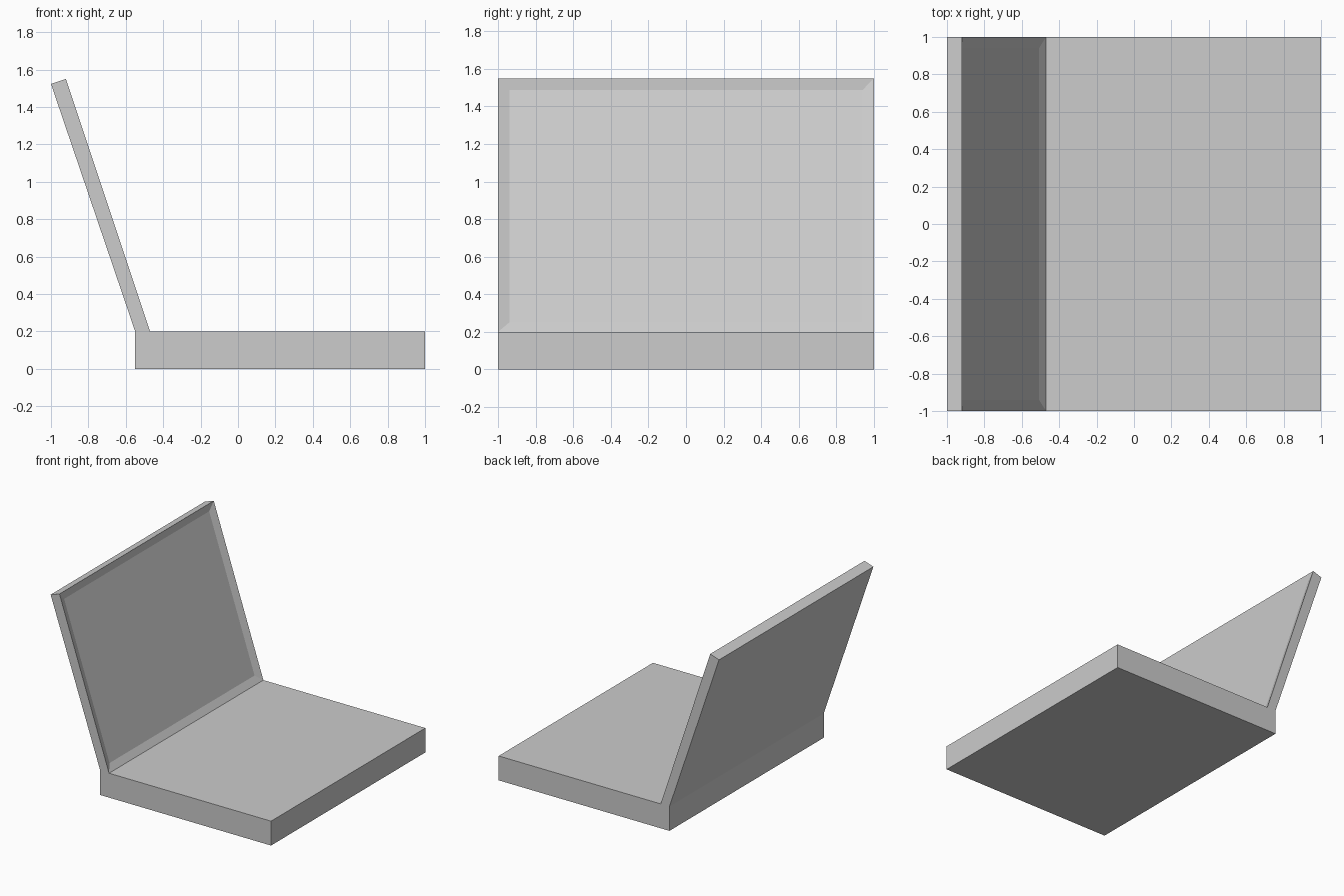
import bpy, bmesh

cube = bpy.data.objects.get("Cube")
if cube:
    bpy.data.objects.remove(cube, do_unlink=True)

GREY = (0.604, 0.604, 0.604, 1.0)
grey = bpy.data.materials.new("light_grey")
grey.use_nodes = True
grey.diffuse_color = GREY
grey.node_tree.nodes["Principled BSDF"].inputs["Base Color"].default_value = GREY


def extruded_part(name, profile, half_width, recess=None):
    """Sweep an (x, z) profile along y; optionally recess the largest +x face."""
    bm = bmesh.new()
    near = bm.faces.new([bm.verts.new((x, -half_width, z)) for x, z in profile])
    swept = bmesh.ops.extrude_face_region(bm, geom=[near], use_keep_orig=True)
    far = [v for v in swept["geom"] if isinstance(v, bmesh.types.BMVert)]
    bmesh.ops.translate(bm, verts=far, vec=(0, 2 * half_width, 0))
    bmesh.ops.recalc_face_normals(bm, faces=bm.faces)
    if recess:
        bm.normal_update()
        display = max(bm.faces, key=lambda f: f.normal.x)
        bmesh.ops.inset_individual(bm, faces=[display], thickness=recess[0],
                                   depth=-recess[1], use_even_offset=True)
    mesh = bpy.data.meshes.new(name)
    bm.to_mesh(mesh)
    bm.free()
    mesh.materials.append(grey)
    obj = bpy.data.objects.new(name, mesh)
    bpy.context.collection.objects.link(obj)
    return obj


# Flat base slab
extruded_part("base", [(-0.55, 0), (1, 0), (1, 0.2), (-0.55, 0.2)], 1.0)

# Leaning lid with a shallow sloped-rim display recess
extruded_part("screen_lid",
              [(-0.55, 0.2), (-0.47, 0.2), (-0.92, 1.55), (-1, 1.523)],
              1.0, recess=(0.06, 0.02))
